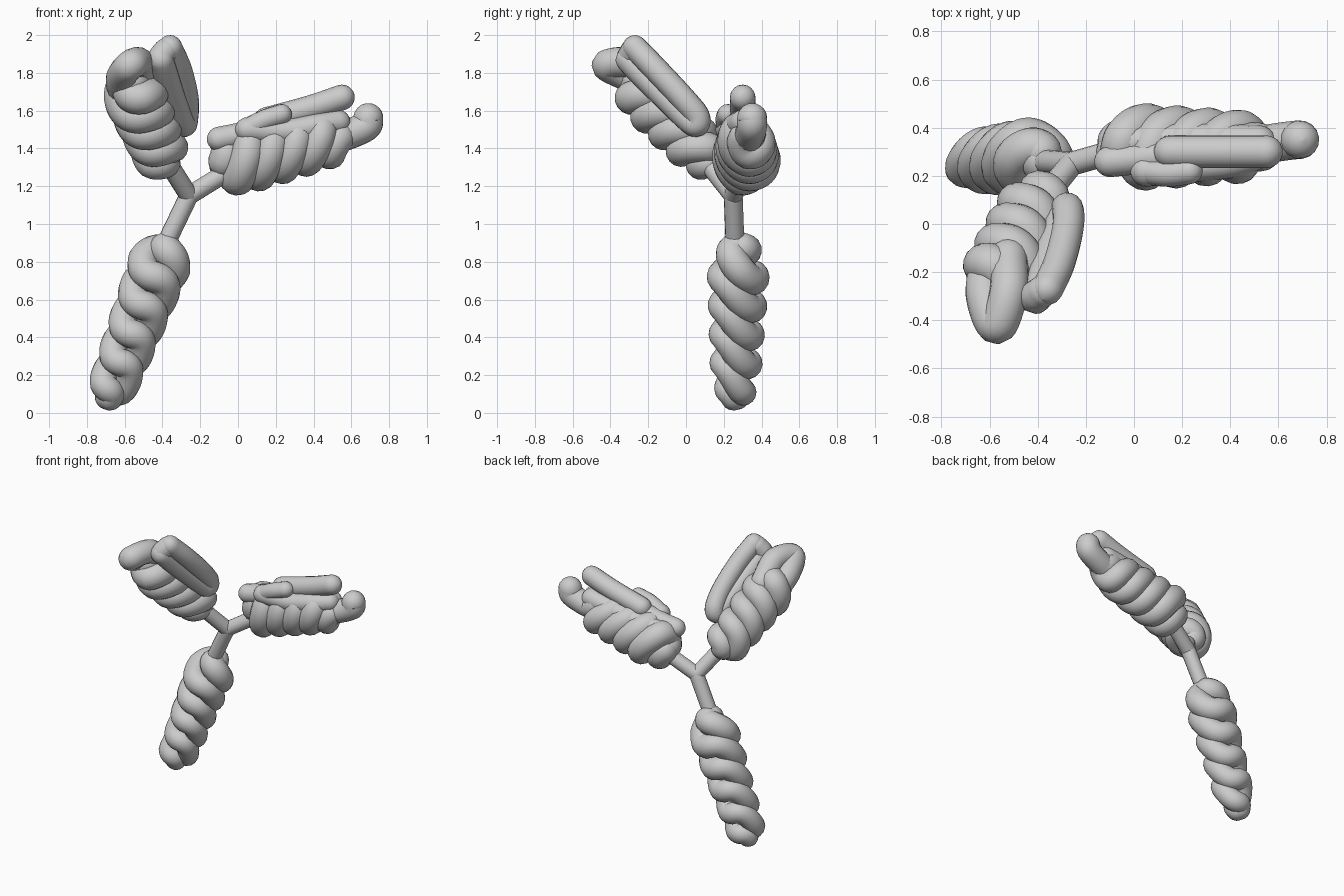
import bpy
import math
from mathutils import Vector

cube = bpy.data.objects.get("Cube")
if cube:
    bpy.data.objects.remove(cube, do_unlink=True)

# Single matt grey
grey = bpy.data.materials.new("light_grey")
grey.use_nodes = True
COLOR = (0.6, 0.6, 0.6, 1)
grey.diffuse_color = COLOR
grey.node_tree.nodes["Principled BSDF"].inputs["Base Color"].default_value = COLOR


def smooth_path(points, steps=10):
    """Catmull-Rom path through a few points."""
    p = [Vector(q) for q in points]
    p = [2 * p[0] - p[1]] + p + [2 * p[-1] - p[-2]]
    out = []
    for a, b, c, d in zip(p, p[1:], p[2:], p[3:]):
        for i in range(steps):
            t = i / steps
            out.append(0.5 * (2 * b + (c - a) * t + (2 * a - 5 * b + 4 * c - d) * t ** 2
                              + (3 * b - a - 3 * c + d) * t ** 3))
    return out + [p[-2]]


def tube(name, path, r0, r1=None):
    """Round-ended tube swept along a dense path."""
    r1 = r1 or r0
    n = len(path) - 1
    samples = [(p, r0 + (r1 - r0) * i / n) for i, p in enumerate(path)]
    head = (path[0] - path[1]).normalized()
    tail = (path[-1] - path[-2]).normalized()
    angles = [math.radians(a) for a in (18, 36, 54, 72, 88)]
    start = [(path[0] + head * r0 * math.sin(a), r0 * math.cos(a)) for a in reversed(angles)]
    end = [(path[-1] + tail * r1 * math.sin(a), r1 * math.cos(a)) for a in angles]
    samples = start + samples + end
    curve = bpy.data.curves.new(name, "CURVE")
    curve.dimensions = "3D"
    curve.bevel_depth = 1
    curve.bevel_resolution = 6
    curve.use_fill_caps = True
    spline = curve.splines.new("POLY")
    spline.points.add(len(samples) - 1)
    for point, (pos, radius) in zip(spline.points, samples):
        point.co = (*pos, 1)
        point.radius = radius
    obj = bpy.data.objects.new(name, curve)
    bpy.context.collection.objects.link(obj)
    curve.materials.append(grey)
    bpy.ops.object.select_all(action="DESELECT")
    obj.select_set(True)
    bpy.context.view_layer.objects.active = obj
    bpy.ops.object.convert(target="MESH")
    bpy.ops.object.shade_smooth_by_angle(angle=math.radians(60))


def twisted_pair(name, start, end, side, turns, peak, coil, thick, step, oval=1):
    """Two strands wound left-handed about an axis; coil and thick are (start, end).
    step makes the strands advance more on the side faces, oval narrows the coil."""
    start, end = Vector(start), Vector(end)
    axis = (end - start).normalized()
    u = Vector(side)
    u = (u - axis * u.dot(axis)).normalized()
    v = axis.cross(u)
    count = 110
    for strand in range(2):
        path = []
        for i in range(count + 1):
            t = i / count
            ease = min(1, (t + 0.03) / 0.13, (1.02 - t) / 0.12)
            r = (coil[0] + (coil[1] - coil[0]) * t) * ease
            a = math.tau * turns * (peak - t) + math.pi * strand
            along = t - ease * step * math.sin(2 * a) / (4 * math.pi * turns)
            path.append(start.lerp(end, along)
                        + r * (math.cos(a) * u + oval * math.sin(a) * v))
        tube(f"{name}_strand_{strand + 1}", path, *thick)


# Thin stems meeting at the hub
hub = (-0.26, 0.25, 1.15)
for name, tip in (("lower", (-0.39, 0.26, 0.88)),
                  ("left", (-0.05, 0.31, 1.28)),
                  ("upper", (-0.38, 0.10, 1.34))):
    tube(f"{name}_stem", smooth_path([hub, tip]), 0.05)

# Wound bodies of the three arms
twisted_pair("lower_arm", (-0.385, 0.28, 0.87), (-0.685, 0.26, 0.08),
             (-1, 0, 0), 2.6, 0.48, (0.09, 0.06), (0.085, 0.07), 1.1)
twisted_pair("left_arm", (-0.07, 0.32, 1.32), (0.54, 0.32, 1.46),
             (0, 0.45, -0.9), 2.4, 0.25, (0.115, 0.075), (0.088, 0.08), -0.6, 0.85)
twisted_pair("upper_arm", (-0.39, 0.13, 1.33), (-0.57, -0.26, 1.74),
             (-1, 0, 0), 2.2, 0.6, (0.07, 0.09), (0.08, 0.088), 0.6)

# Loose loops: name, radius, path
loops = (
    ("lower_collar", 0.06, [(-0.38, 0.26, 0.9), (-0.36, 0.26, 0.84), (-0.32, 0.29, 0.76)]),
    ("left_finger", 0.08, [(0.48, 0.32, 1.44), (0.6, 0.34, 1.48),
                           (0.68, 0.35, 1.52), (0.69, 0.35, 1.56)]),
    ("left_low_loop", 0.065, [(-0.1, 0.26, 1.45), (0.0, 0.27, 1.47), (0.1, 0.28, 1.5)]),
    ("left_top_loop", 0.068, [(0.15, 0.3, 1.55), (0.3, 0.3, 1.59),
                              (0.42, 0.3, 1.625), (0.55, 0.3, 1.67)]),
    ("left_front_loop", 0.055, [(0.04, 0.22, 1.5), (0.14, 0.21, 1.55), (0.23, 0.22, 1.58)]),
    ("left_side_loop", 0.065, [(0.05, 0.22, 1.5), (0.25, 0.24, 1.49), (0.42, 0.26, 1.52),
                               (0.53, 0.3, 1.54)]),
    ("left_inner_loop", 0.07, [(0.0, 0.34, 1.44), (0.25, 0.35, 1.48), (0.52, 0.34, 1.53)]),
    ("upper_finger", 0.08, [(-0.52, -0.14, 1.74), (-0.52, -0.28, 1.85), (-0.57, -0.42, 1.84),
                            (-0.62, -0.29, 1.77), (-0.6, -0.15, 1.67)]),
    ("upper_hairpin", 0.066, [(-0.36, -0.27, 1.934), (-0.31, -0.16, 1.82), (-0.275, -0.02, 1.67),
                              (-0.275, 0.06, 1.57), (-0.29, 0.04, 1.53), (-0.34, -0.1, 1.66),
                              (-0.4, -0.29, 1.85), (-0.41, -0.3, 1.88), (-0.38, -0.28, 1.92)]),
)
for name, radius, points in loops:
    tube(name, smooth_path(points), radius)
